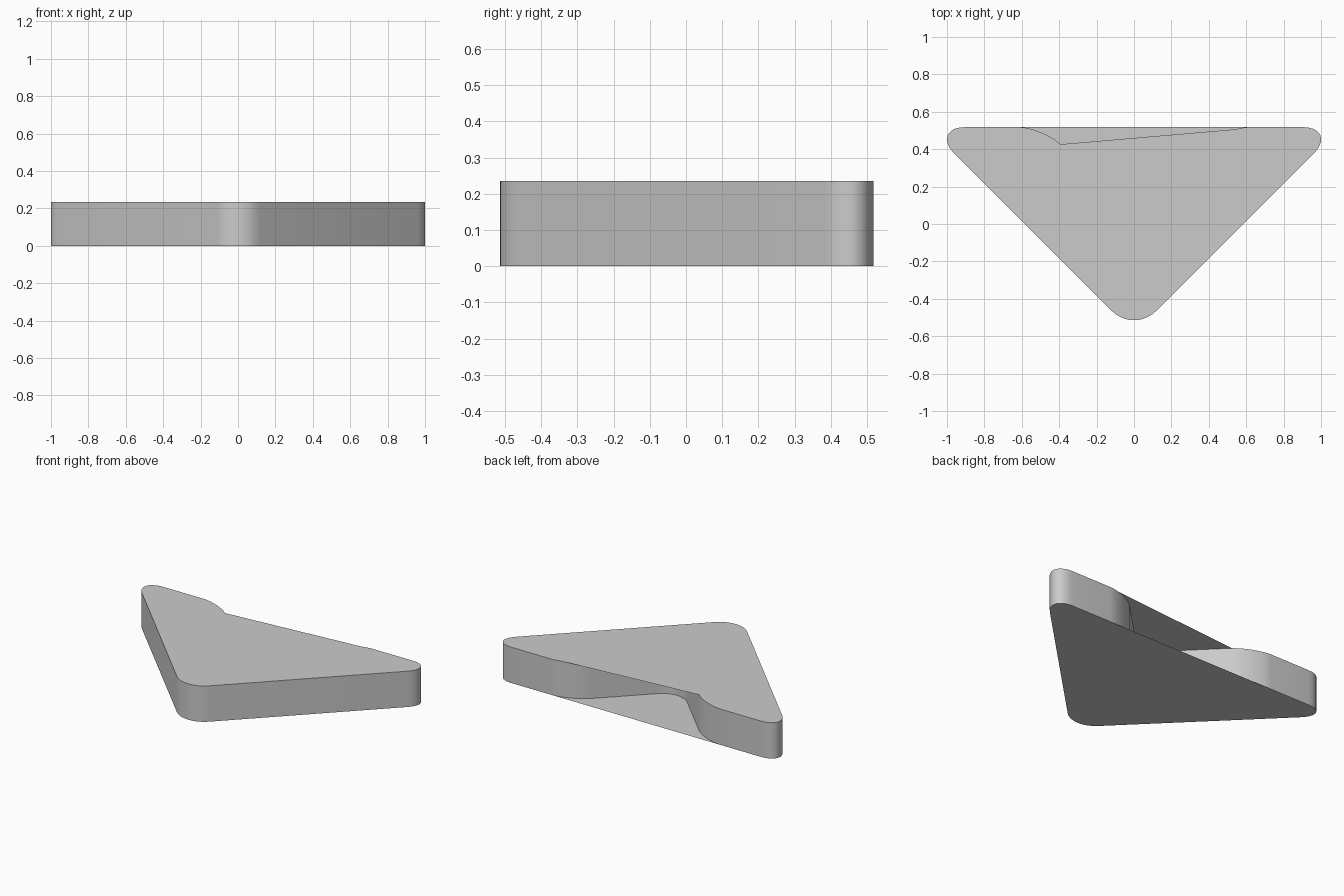
import bpy, bmesh, math
from mathutils import Vector

if "Cube" in bpy.data.objects:
    bpy.data.objects.remove(bpy.data.objects["Cube"])

HEIGHT = 0.235
SEGS = 10

# Chevron corners, counter-clockwise: x, y, rounding length, handle fraction
CORNERS = [
    (0, -0.583, 0.165, 0.55),
    (1.103, 0.518, 0.2, 0.5),
    (0.485, 0.518, 0.13, 0.5),
    (0, 0.033, 0.15, 0.55),
    (-0.485, 0.518, 0.13, 0.5),
    (-1.103, 0.518, 0.2, 0.5),
]


def rounded_corner(i):
    x, y, length, k = CORNERS[i]
    p = Vector((x, y))
    prev = Vector(CORNERS[i - 1][:2])
    nxt = Vector(CORNERS[(i + 1) % len(CORNERS)][:2])
    a = p + (prev - p).normalized() * length
    d = p + (nxt - p).normalized() * length
    b, c = a.lerp(p, k), d.lerp(p, k)
    pts = []
    for j in range(SEGS + 1):
        s = j / SEGS
        r = 1 - s
        pts.append(a * r**3 + b * 3 * r * r * s + c * 3 * r * s * s + d * s**3)
    return pts


arcs = [rounded_corner(i) for i in range(len(CORNERS))]
outline = [p for arc in arcs for p in arc]
n = len(outline)
step = SEGS + 1

bm = bmesh.new()
low = [bm.verts.new((p.x, p.y, 0)) for p in outline]
high = [bm.verts.new((p.x, p.y, HEIGHT)) for p in outline]

# Chevron side walls, including the deep V recess
for i in range(n):
    j = (i + 1) % n
    bm.faces.new((low[i], low[j], high[j], high[i]))

# Bottom sheet spans the whole recess
bottom = low[:2 * step + 1] + low[5 * step - 1:]
bm.faces.new(bottom[::-1])

# Top sheet leaves only a slanted slot open along the back
right_lip = [v for v in high[2 * step:3 * step] if v.co.x > 0.53]
bm.faces.new(high[:2 * step] + right_lip + high[4 * step:])

mesh = bpy.data.meshes.new("chevron_plate")
bm.to_mesh(mesh)
bm.free()
plate = bpy.data.objects.new("chevron_plate", mesh)
bpy.context.collection.objects.link(plate)
bpy.context.view_layer.objects.active = plate
plate.select_set(True)
bpy.ops.object.shade_smooth_by_angle(angle=math.radians(30))
